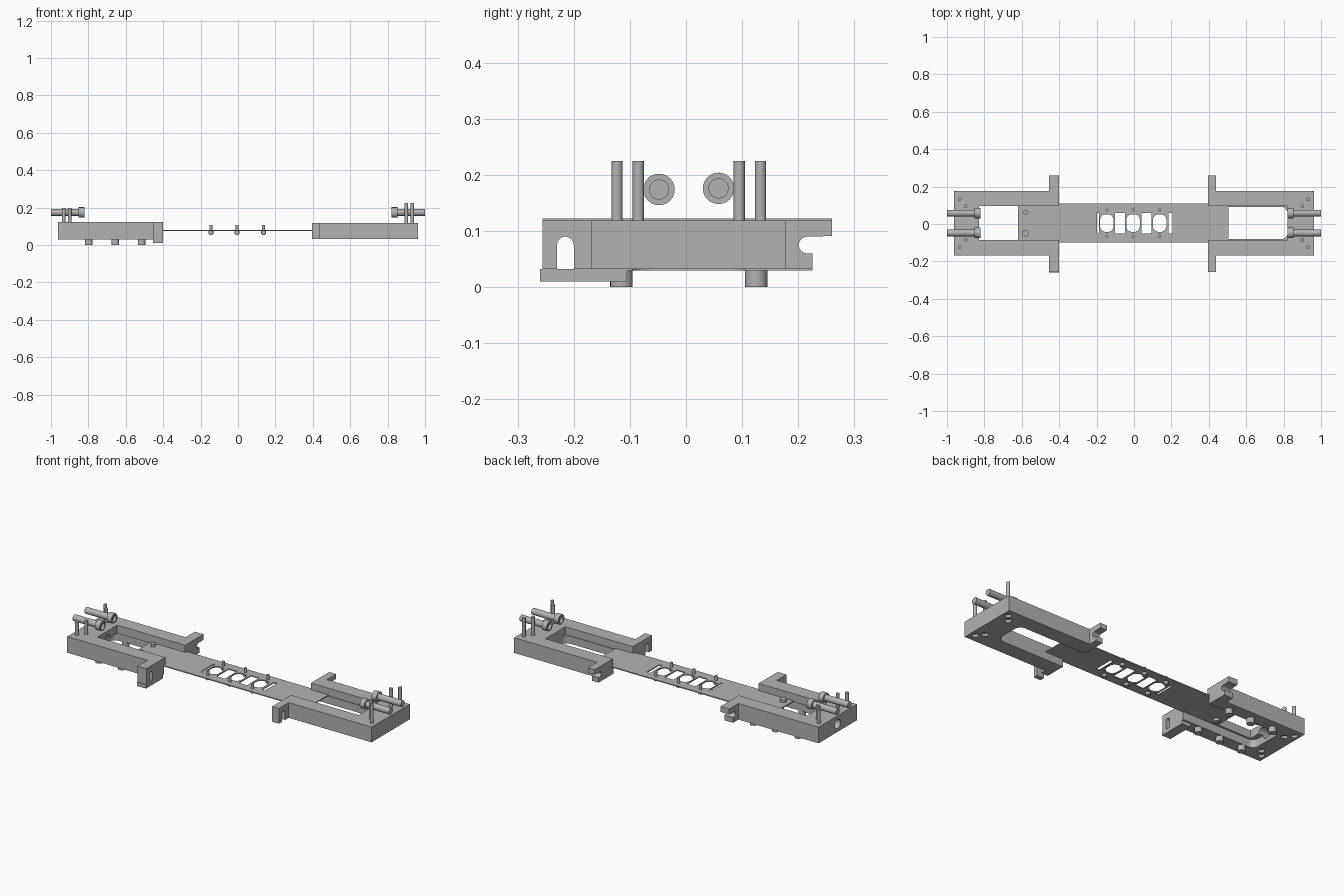
import bpy, bmesh, math
from mathutils import Vector

cube = bpy.data.objects.get("Cube")
if cube:
    bpy.data.objects.remove(cube, do_unlink=True)

grey = bpy.data.materials.new("plain_grey")
grey.use_nodes = True
COLOUR = (0.45, 0.45, 0.45, 1)
grey.diffuse_color = COLOUR
grey.node_tree.nodes["Principled BSDF"].inputs["Base Color"].default_value = COLOUR
CY = 0.005  # centre line of the frame


def prism(name, pts, axis, lo, hi):
    """Extrude a 2D outline along x (outline y,z), y (x,z) or z (x,y)."""
    place = {"x": lambda a, b, c: (c, a, b), "y": lambda a, b, c: (a, c, b),
             "z": lambda a, b, c: (a, b, c)}[axis]
    bm = bmesh.new()
    base = bm.faces.new([bm.verts.new(place(a, b, lo)) for a, b in pts])
    out = bmesh.ops.extrude_face_region(bm, geom=[base])
    verts = [v for v in out["geom"] if isinstance(v, bmesh.types.BMVert)]
    bmesh.ops.translate(bm, verts=verts, vec=Vector(place(0, 0, hi - lo)))
    bmesh.ops.recalc_face_normals(bm, faces=bm.faces)
    mesh = bpy.data.meshes.new(name)
    bm.to_mesh(mesh)
    bm.free()
    mesh.materials.append(grey)
    ob = bpy.data.objects.new(name, mesh)
    bpy.context.collection.objects.link(ob)
    return ob


def rect(x0, x1, y0, y1):
    return [(x0, y0), (x1, y0), (x1, y1), (x0, y1)]


def arc(cx, cy, r, start, end, n=8):
    angles = [math.radians(start + (end - start) * i / n) for i in range(n + 1)]
    return [(cx + r * math.cos(a), cy + r * math.sin(a)) for a in angles]


def rounded(x0, x1, y0, y1, r):
    return (arc(x1 - r, y1 - r, r, 0, 90) + arc(x0 + r, y1 - r, r, 90, 180)
            + arc(x0 + r, y0 + r, r, 180, 270) + arc(x1 - r, y0 + r, r, 270, 360))


def select(ob):
    bpy.ops.object.select_all(action="DESELECT")
    ob.select_set(True)
    bpy.context.view_layer.objects.active = ob


def rod(name, a, b, r, axis, lo, hi):
    ob = prism(name, arc(a, b, r, 0, 360 - 15, 23), axis, lo, hi)
    select(ob)
    bpy.ops.object.shade_smooth_by_angle(angle=math.radians(35))
    return ob


def cut(ob, cutters):
    for cutter in cutters:
        cutter.hide_render = True
        mod = ob.modifiers.new("cut", "BOOLEAN")
        mod.operation, mod.solver, mod.object = "DIFFERENCE", "EXACT", cutter
        select(ob)
        bpy.ops.object.modifier_apply(modifier=mod.name)
        bpy.data.objects.remove(cutter, do_unlink=True)


# Centre strip with its windows
strip = prism("centre_strip", rect(-0.62, 0.505, -0.10, 0.11), "z", 0.075, 0.081)
windows = [rounded(x - 0.036, x + 0.036, CY - 0.047, CY + 0.047, 0.03)
           for x in (-0.145, -0.005, 0.137)]
windows += [rect(x - w, x + w, CY - 0.055, CY + 0.055)
            for x, w in ((-0.193, 0.006), (-0.075, 0.027), (0.066, 0.027), (0.195, 0.01))]
cut(strip, [prism("window_cutter", w, "z", 0.05, 0.1) for w in windows])

# Small screws along the strip
for x in (-0.145, -0.005, 0.137):
    for side in (-1, 1):
        y = CY + 0.07 * side
        rod("strip_pin", x, y, 0.008, "z", 0.055, 0.106)
        rod("strip_pin_head", x, y, 0.013, "z", 0.06, 0.075)
for y, r in ((0.062, 0.012), (-0.05, 0.017)):
    rod("strip_end_knob", -0.58, y, r, "z", 0.06, 0.097)


def screw(x_head, x_neck, x_tip, y, z):
    """Horizontal socket screw with a hollow head."""
    rod("screw_shaft", y, z, 0.018, "x", min(x_neck, x_tip), max(x_neck, x_tip))
    head = rod("screw_head", y, z, 0.028, "x", min(x_head, x_neck), max(x_head, x_neck))
    mid = (x_head + x_neck) / 2
    away = x_head + (x_head - mid)
    cut(head, [rod("socket_cutter", y, z, 0.017, "x", min(mid, away), max(mid, away))])


def bracket(side, low, top, wing_in, wing_out, pin_top):
    """U-shaped end frame, open toward the middle, with two side hooks."""
    tag = "left" if side > 0 else "right"
    frame = prism(tag + "_frame", rect(*sorted((wing_in * side, 0.962 * side)), -0.168, 0.177),
                  "z", low, top)
    end = 0.822 if side > 0 else 0.83
    upper = rect(*sorted((0.3 * side, end * side)), -0.085, 0.095)
    lower = rounded(*sorted((0.3 * side, end * side)), -0.081, 0.091, 0.035)
    if side < 0:  # the right frame is stepped on its underside
        lower = rounded(-0.86, -0.3, -0.095, 0.105, 0.035)
    cutters = [prism("slot_cutter", upper, "z", 0.075, 0.2),
               prism("step_cutter", lower, "z", 0, 0.0752)]
    pins = [(0.90, 0.09), (0.932, 0.128)]
    for x, y in pins:
        for s in (-1, 1):
            cutters.append(rod("bore_cutter", x * side, CY + y * s, 0.017, "z", 0, low + 0.02))
    if side < 0:
        cutters.append(rod("end_hole_cutter", CY, 0.075, 0.026, "x", -1.1, -0.8))
    cut(frame, cutters)

    # Upright pins and horizontal screws
    for x, y in pins:
        for s in (-1, 1):
            rod(tag + "_upright_pin", x * side, CY + y * s, 0.01, "z", low + 0.01, pin_top)
    for s in (-1, 1):
        screw(0.822 * side, 0.852 * side, 1.0 * side, CY + 0.053 * s, 0.175 + 0.001 * s)

    # Rear hook: sideways notch under a longer top lip
    x0, x1 = sorted((wing_in * side, wing_out * side))
    hook = [(0.17, low), (0.225, low), (0.225, 0.06)]
    hook += arc(0.216, 0.075, 0.015, 270, 90) + [(0.26, 0.091), (0.26, top), (0.17, top)]
    prism(tag + "_rear_hook", hook, "x", x0, x1)
    # Front hook: upright notch open at the bottom
    fork = [(-0.16, top), (-0.256, top), (-0.256, low), (-0.23, low)]
    fork += arc(-0.215, 0.075, 0.015, 180, 0) + [(-0.2, low), (-0.16, low)]
    prism(tag + "_front_hook", fork, "x", x0, x1)


bracket(1, 0.032, 0.119, 0.395, 0.438, 0.225)
bracket(-1, 0.03, 0.122, 0.40, 0.455, 0.199)

# Closing foot and round pegs under the right frame
prism("hook_foot", rect(-0.26, -0.105, 0.01, 0.032), "x", -0.455, -0.40)
for x in (-0.797, -0.655, -0.515):
    for s in (-1, 1):
        rod("foot_peg", x, CY + 0.12 * s, 0.02, "z", 0, 0.05)
